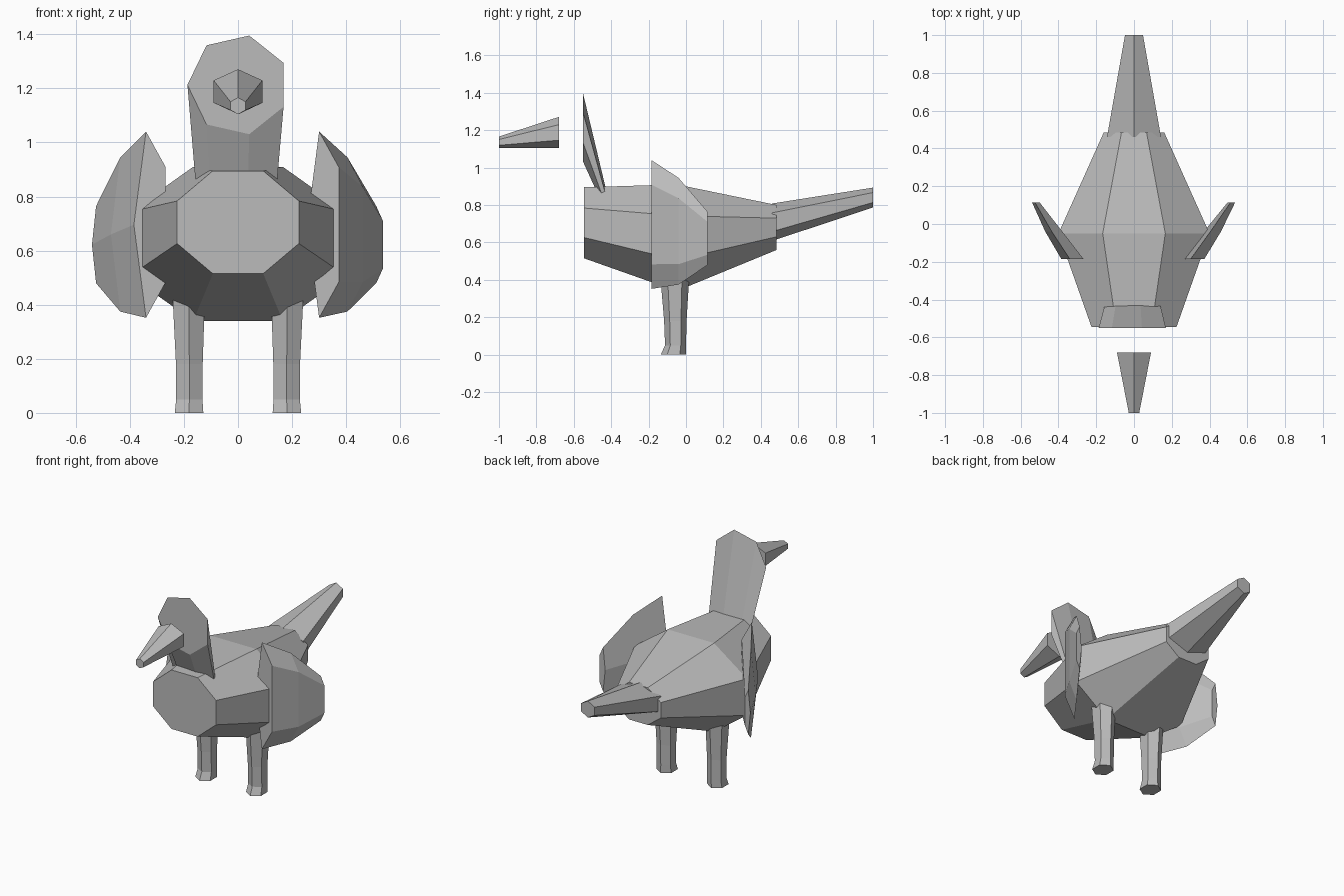
import bpy, bmesh
from math import cos, sin, pi, radians

old = bpy.data.objects.get("Cube")
if old:
    bpy.data.objects.remove(old)

grey = bpy.data.materials.new("plain grey")
grey.use_nodes = True
grey.diffuse_color = (0.5, 0.5, 0.5, 1)
grey.node_tree.nodes["Principled BSDF"].inputs["Base Color"].default_value = (0.5, 0.5, 0.5, 1)


def loft(name, sides, phase, rings, upright=False):
    """Join polygon rings (position, centre a, centre b, radius a, radius b).
    Rings face along y, or along z when upright."""
    bm = bmesh.new()
    loops = []
    for pos, ca, cb, ra, rb in rings:
        loop = []
        for i in range(sides):
            t = radians(phase) + 2 * pi * i / sides
            a, b = ca + ra * cos(t), cb + rb * sin(t)
            loop.append(bm.verts.new((a, b, pos) if upright else (a, pos, b)))
        loops.append(loop)
    for low, high in zip(loops, loops[1:]):
        for i in range(sides):
            j = (i + 1) % sides
            bm.faces.new((low[i], low[j], high[j], high[i]))
    bm.faces.new(loops[0])
    bm.faces.new(loops[-1])
    bmesh.ops.recalc_face_normals(bm, faces=bm.faces)
    mesh = bpy.data.meshes.new(name)
    bm.to_mesh(mesh)
    bm.free()
    mesh.materials.append(grey)
    obj = bpy.data.objects.new(name, mesh)
    bpy.context.collection.objects.link(obj)
    return obj


# Body: octagonal, given by its half width and half height at each ring
k = 1 / cos(pi / 8)
loft("body", 8, 22.5, [
    (-0.545, 0, 0.705, 0.225 * k, 0.19 * k),
    (-0.05, 0, 0.625, 0.40 * k, 0.285 * k),
    (0.485, 0, 0.68, 0.16 * k, 0.12 * k),
])

# Tail and beak: tapered six-sided tubes
loft("tail", 6, 90, [(0.46, 0, 0.708, 0.165, 0.10), (1.0, 0, 0.84, 0.055, 0.053)])
loft("beak", 6, 90, [(-1.0, 0, 1.135, 0.032, 0.031), (-0.68, 0, 1.188, 0.104, 0.083)])

# Head: upright flat face running back and down into the body
loft("head", 7, 180, [(-0.55, 0, 1.213, 0.187, 0.187), (-0.43, 0, 0.83, 0.155, 0.065)])

# Wings and legs on both sides
for side, s in (("left", 1), ("right", -1)):
    loft(side + "_wing", 5, 180, [
        (-0.185, s * 0.32, 0.696, 0.065, 0.362),
        (-0.04, s * 0.42, 0.66, 0.05, 0.30),
        (0.115, s * 0.518, 0.622, 0.022, 0.15),
    ])
    loft(side + "_leg", 6, 90, [
        (0, s * 0.181, -0.067, 0.061, 0.068),
        (0.05, s * 0.18, -0.056, 0.056, 0.056),
        (0.18, s * 0.18, -0.057, 0.057, 0.06),
        (0.43, s * 0.182, -0.06, 0.069, 0.078),
    ], upright=True)
